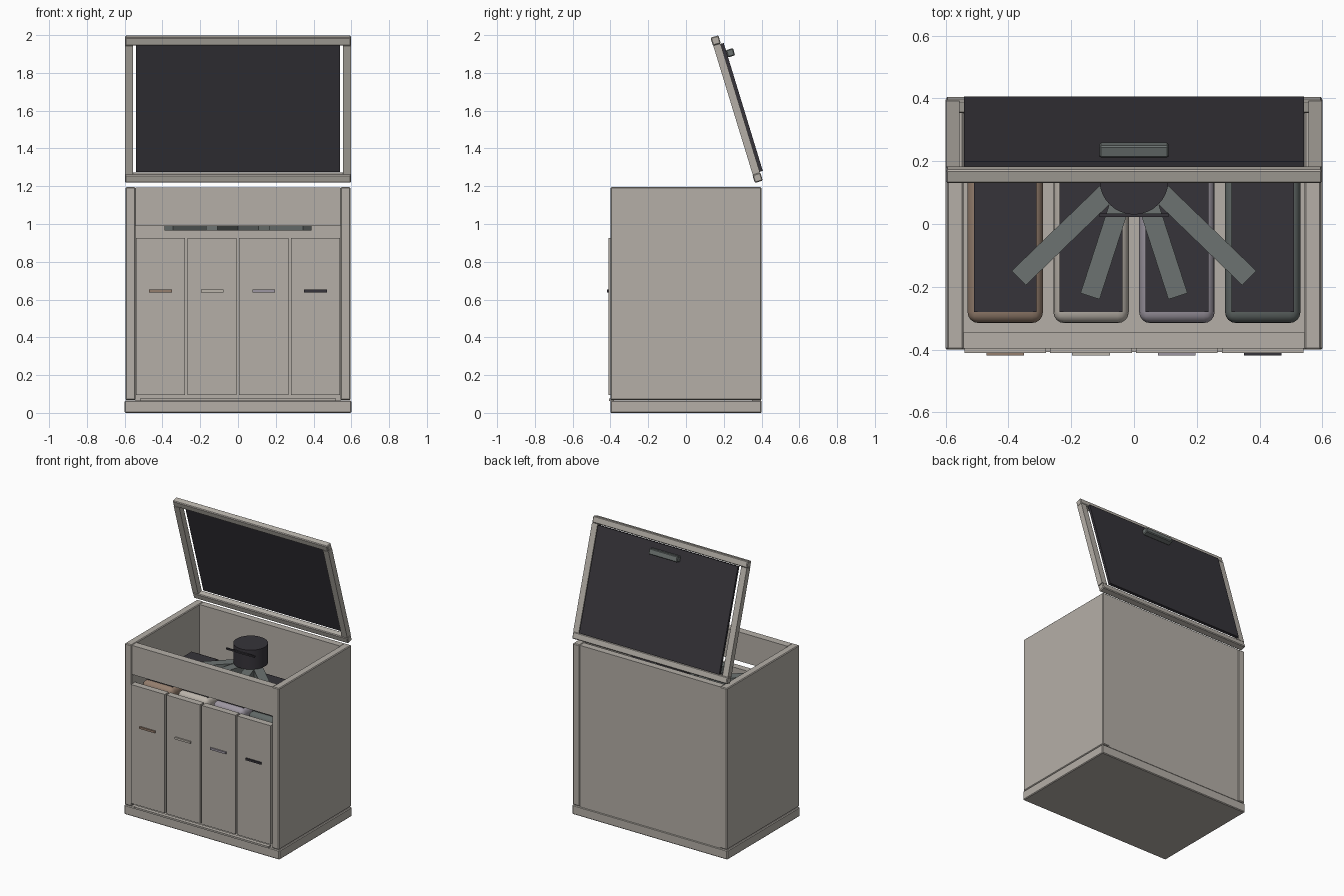
import bpy, bmesh, math
from mathutils import Vector, Matrix

if "Cube" in bpy.data.objects:
    bpy.data.objects.remove(bpy.data.objects["Cube"])


def material(name, rgb):
    m = bpy.data.materials.new(name)
    m.diffuse_color = (*rgb, 1)
    m.use_nodes = True
    m.node_tree.nodes["Principled BSDF"].inputs["Base Color"].default_value = m.diffuse_color
    return m


STONE = material("warm_grey", (0.46, 0.43, 0.39))
CHARCOAL = material("charcoal", (0.037, 0.034, 0.042))
SLATE = material("slate_green", (0.15, 0.17, 0.165))
BROWN = material("brown", (0.30, 0.21, 0.155))
BEIGE = material("light_beige", (0.50, 0.46, 0.41))
LILAC = material("lilac_grey", (0.34, 0.31, 0.36))
GREEN = material("dark_green_grey", (0.12, 0.14, 0.135))


def box(name, lo, hi, mat, bevel=0.0, matrix=None):
    """Axis-aligned box between two corners, optionally placed by a matrix."""
    lo, hi = Vector(lo), Vector(hi)
    bm = bmesh.new()
    bmesh.ops.create_cube(bm, size=1)
    bmesh.ops.scale(bm, vec=hi - lo, verts=bm.verts)
    bmesh.ops.translate(bm, vec=(lo + hi) / 2, verts=bm.verts)
    if matrix is not None:
        bm.transform(matrix)
    return finish(name, bm, mat, bevel)


def finish(name, bm, mat, bevel=0.0, segments=1):
    me = bpy.data.meshes.new(name)
    bm.to_mesh(me)
    bm.free()
    me.materials.append(mat)
    ob = bpy.data.objects.new(name, me)
    bpy.context.collection.objects.link(ob)
    if bevel:
        mod = ob.modifiers.new("bevel", 'BEVEL')
        mod.width = bevel
        mod.segments = segments
    return ob


def smooth(ob):
    bpy.ops.object.select_all(action='DESELECT')
    ob.select_set(True)
    bpy.context.view_layer.objects.active = ob
    bpy.ops.object.shade_smooth_by_angle()


# Cabinet shell
box("base", (-0.6, -0.4, 0), (0.6, 0.4, 0.065), STONE, 0.005)
for s, side in ((-1, "left"), (1, "right")):
    xs = sorted((s * 0.543, s * 0.596))
    box(side + "_panel", (xs[0], -0.4, 0.068), (xs[1], 0.4, 1.195), STONE, 0.005)
box("back_panel", (-0.543, 0.35, 0.065), (0.543, 0.397, 1.193), STONE)
box("front_top_panel", (-0.543, -0.397, 0.99), (0.543, -0.345, 1.193), STONE)
box("toe_strip", (-0.52, -0.408, 0.063), (0.52, -0.38, 0.075), STONE)

# Drawers with handles, rounded bins and dark liners
colours = ((BROWN, BROWN), (BEIGE, BEIGE), (LILAC, LILAC), (GREEN, CHARCOAL))
for i, (bin_mat, handle_mat) in enumerate(colours):
    x = -0.41 + i * 0.2733
    n = str(i + 1)
    box("drawer_front_" + n, (x - 0.13, -0.41, 0.095), (x + 0.13, -0.365, 0.925), STONE)
    box("drawer_handle_" + n, (x - 0.06, -0.419, 0.638), (x + 0.06, -0.408, 0.652), handle_mat)
    bm = bmesh.new()
    bmesh.ops.create_cube(bm, size=1)
    bmesh.ops.scale(bm, vec=(0.24, 0.565, 0.82), verts=bm.verts)
    bmesh.ops.translate(bm, vec=(x, -0.033, 0.51), verts=bm.verts)
    smooth(finish("bin_" + n, bm, bin_mat, 0.035, 4))
    box("bin_liner_" + n, (x - 0.1, -0.28, 0.85), (x + 0.1, 0.215, 0.924), CHARCOAL)

# Sorting hub with slot and four chutes
bm = bmesh.new()
bmesh.ops.create_cone(bm, cap_ends=True, segments=32, radius1=0.11, radius2=0.11,
                      depth=0.135, matrix=Matrix.Translation((0, 0.14, 1.0825)))
smooth(finish("sorting_hub", bm, CHARCOAL))
box("hub_slot", (-0.11, 0.022, 1.12), (0.11, 0.034, 1.13), CHARCOAL)
for s in (-1, 1):
    for name, a, b in (("outer_chute", (0.07, 0.115), (0.367, -0.172)),
                       ("inner_chute", (0.03, 0.11), (0.14, -0.23))):
        a = Vector((s * a[0], a[1], 0))
        d = Vector((s * b[0], b[1], 0)) - a
        place = Matrix.Translation(a) @ Matrix.Rotation(math.atan2(d.y, d.x), 4, 'Z')
        box(name + ("_left" if s < 0 else "_right"), (0, -0.032, 0.966),
            (d.length, 0.032, 1.014), SLATE, 0, place)

# Tilted lid: frame, dark panel and grip (local y is the outward normal)
lid = Matrix.Translation((0, 0.268, 1.608)) @ Matrix.Rotation(math.radians(17), 4, 'X')
for s, pos in ((-1, "bottom"), (1, "top")):
    zs = sorted((s * 0.357, s * 0.402))
    box("lid_rail_" + pos, (-0.598, -0.022, zs[0]), (0.598, 0.022, zs[1]), STONE, 0.005, lid)
for s, side in ((-1, "left"), (1, "right")):
    xs = sorted((s * 0.555, s * 0.598))
    box("lid_stile_" + side, (xs[0], -0.02, -0.357), (xs[1], 0.02, 0.357), STONE, 0, lid)
box("lid_panel", (-0.541, 0.02, -0.353), (0.541, 0.037, 0.355), CHARCOAL, 0, lid)
box("lid_grip", (-0.11, 0.036, 0.275), (0.11, 0.076, 0.315), SLATE, 0.005, lid)
